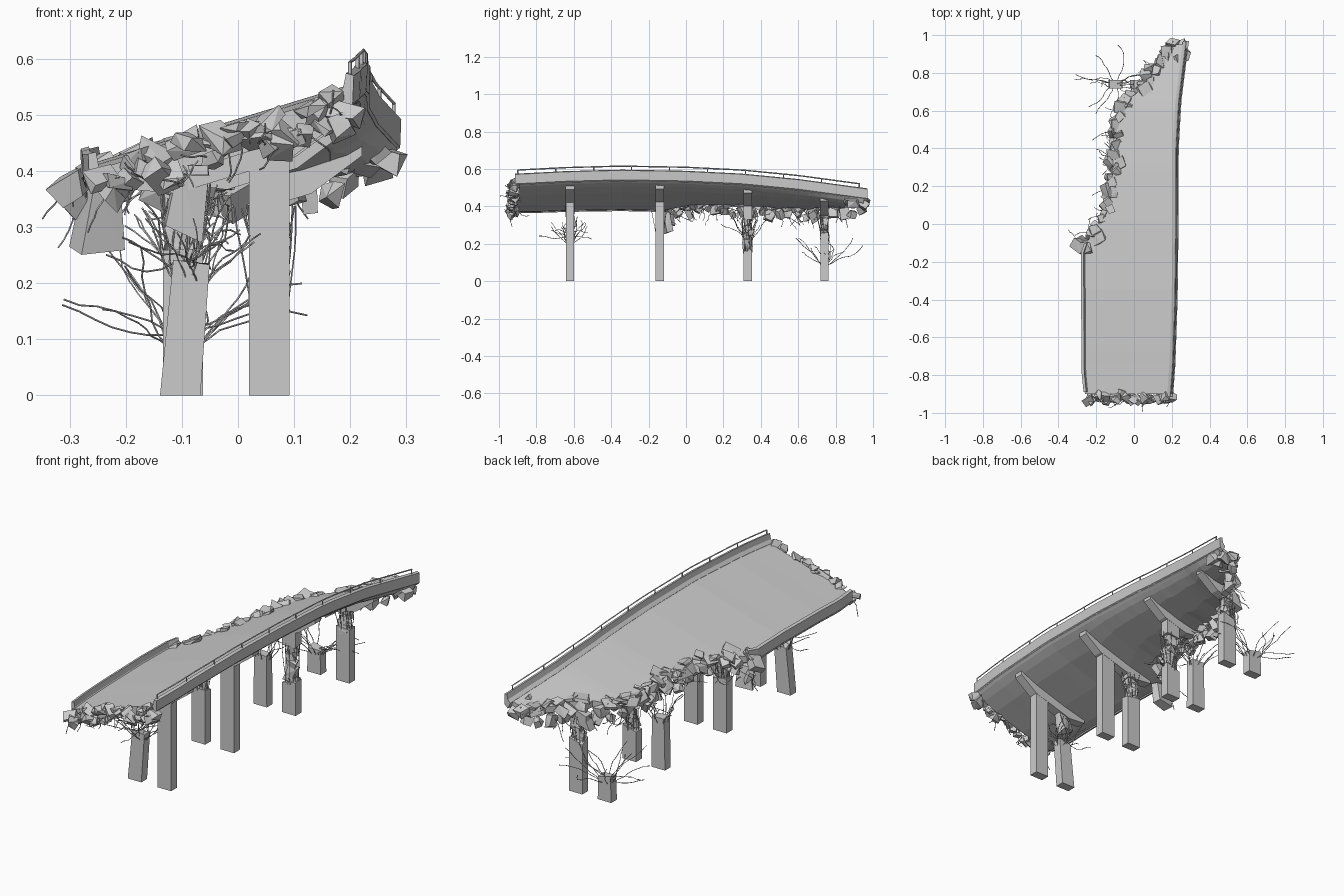
import bpy, bmesh, math, random
from mathutils import Vector, Matrix, Euler

if "Cube" in bpy.data.objects:
    bpy.data.objects.remove(bpy.data.objects["Cube"])

R = random.Random(7)
U = R.uniform


def interp(table, v):
    if v <= table[0][0]:
        return table[0][1]
    for (a, p), (b, q) in zip(table, table[1:]):
        if v <= b:
            return p + (q - p) * (v - a) / (b - a)
    return table[-1][1]


def xr(y):  # intact right edge
    return interp([(-.92, .2), (-.75, .213), (-.4, .225), (0, .23), (.4, .231), (.65, .245), (.97, .285)], y)


def xl(y):  # left edge, collapsed beyond y = -0.1
    return interp([(-.92, -.258), (-.78, -.272), (-.12, -.275), (-.05, -.21), (.05, -.14), (.2, -.11),
                   (.5, -.085), (.65, -.05), (.75, .06), (.85, .13), (.96, .22)], y)


def zr(y):
    return interp([(-.92, .54), (-.65, .554), (-.35, .562), (0, .556), (.3, .541), (.6, .512), (.97, .462)], y)


def top(x, y):  # banked road surface
    return zr(y) - .305 * (xr(y) - x)


def make(name, bm):
    bmesh.ops.recalc_face_normals(bm, faces=bm.faces)
    me = bpy.data.meshes.new(name)
    bm.to_mesh(me)
    bm.free()
    ob = bpy.data.objects.new(name, me)
    bpy.context.collection.objects.link(ob)
    return ob


def loft(bm, rings):
    vs = [[bm.verts.new(p) for p in r] for r in rings]
    n = len(rings[0])
    for a, b in zip(vs, vs[1:]):
        for i in range(n):
            bm.faces.new((a[i], a[(i + 1) % n], b[(i + 1) % n], b[i]))
    bm.faces.new(vs[0])
    bm.faces.new(vs[-1])


def chunk(bm, c, size, rot):
    m = Matrix.Translation(c) @ Euler(rot).to_matrix().to_4x4()
    vs = []
    for sx in (-1, 1):
        for sy in (-1, 1):
            for sz in (-1, 1):
                k = U(.45, 1)
                vs.append(bm.verts.new(m @ Vector((sx * size[0] * k, sy * size[1] * U(.45, 1), sz * size[2] * U(.6, 1)))))
    res = bmesh.ops.convex_hull(bm, input=vs)
    junk = [v for v in res["geom_interior"] if isinstance(v, bmesh.types.BMVert)]
    bmesh.ops.delete(bm, geom=junk, context='VERTS')


# deck slab
ys = [-.9 + 1.85 * i / 50 for i in range(51)]
rings = []
for y in ys:
    b = xr(y)
    a = min(xl(y) + (U(-.015, .02) if y > -.08 else 0), b - .03)
    w = b - a
    up = [(a + w * i / 6, y, top(a + w * i / 6, y)) for i in range(7)]
    dn = [(a + w * f, y, top(a + w * f, y) - t) for f, t in ((1, .025), (.9, .04), (.75, .05), (.4, .052), (.12, .045), (0, .03))]
    rings.append(up + dn)
bm = bmesh.new()
loft(bm, rings)
make("deck", bm)


# parapets
def parapet(name, edge, s, y0, y1, n):
    bm = bmesh.new()
    rings = []
    for i in range(n + 1):
        y = y0 + (y1 - y0) * i / n
        e = edge(y)
        z = top(e, y)
        rings.append([(e - s * dx, y, z + dz) for dx, dz in
                      ((.012, -.035), (-.004, -.02), (-.006, .03), (.008, .034), (.013, .008), (.026, -.006))])
    loft(bm, rings)
    make(name, bm)


parapet("right_parapet", xr, 1, -.915, .97, 36)
parapet("left_parapet", xl, -1, -.89, -.1, 16)


# handrail and bent rebar are thin bevelled curves
def wires(name, paths, r):
    cu = bpy.data.curves.new(name, 'CURVE')
    cu.dimensions = '3D'
    cu.bevel_depth = r
    cu.bevel_resolution = 0
    for p in paths:
        s = cu.splines.new('POLY')
        s.points.add(len(p) - 1)
        for q, co in zip(s.points, p):
            q.co = (*co, 1)
    ob = bpy.data.objects.new(name, cu)
    bpy.context.collection.objects.link(ob)


def railpt(y, h):
    return (xr(y) - .002, y, top(xr(y), y) + .03 + h)


rail = [[railpt(-.9 + 1.83 * i / 30, .023) for i in range(31)]]
rail += [[railpt(y, 0), railpt(y, .023)] for y in [-.9 + .203 * i for i in range(10)]]
wires("handrail", rail, .0035)


def strand(p, d, length, n=6, wob=.5):
    p, d = Vector(p), Vector(d).normalized()
    path = [p.copy()]
    for _ in range(n):
        d = (d + Vector((U(-wob, wob), U(-wob, wob), U(-wob, wob)))).normalized()
        p = p + d * length / n
        path.append(p.copy())
    return path


rebar = []
rubble = bmesh.new()

# rubble along the collapsed left side
for i in range(66):
    y = -.13 + 1.08 * (i + U(0, 1)) / 66
    x = xl(y) + U(-.025, .025)
    h = U(.025, .048)
    if i % 3 == 0:    # uplifted road plates
        chunk(rubble, (x + .01, y, top(x, y) + U(.0, .012)), (h, h, .009), (U(-.5, .5), U(-.6, .3), U(0, 3)))
    elif i % 3 == 1:  # broken edge
        chunk(rubble, (x, y, top(x, y) - .025), (h, h, .025), (U(-.7, .7), U(-.7, .7), U(0, 3)))
    else:             # hanging fragments
        chunk(rubble, (x, y, top(x, y) - U(.05, .085)), (.02, h * .8, h * .8), (U(-.6, .6), U(-.6, .6), U(0, 3)))
    if y < .85:
        rebar.append(strand((x, y, top(x, y) - .04), (U(-1, .6), U(-.5, .5), U(-1, -.2)), U(.06, .14)))

# large hanging slab and far tip debris
chunk(rubble, (-.245, -.1, .32), (.05, .03, .07), (.2, .1, .2))
for i in range(8):
    y = U(.86, .96)
    x = U(.17, .27)
    chunk(rubble, (x, y, top(x, y) - U(.0, .05)), (.035, .03, .022), (U(-.7, .7), U(-.7, .7), U(0, 3)))

# rubble along the broken front end
for i in range(34):
    x = -.25 + .45 * (i + .5) / 34
    y = -.905 - U(0, .03)
    h = U(.022, .042)
    chunk(rubble, (x, y, top(x, -.9) - U(.0, .06)), (h, h * .7, U(.008, .022)), (U(-.8, .8), U(-.8, .8), U(0, 3)))
    if i % 2:
        rebar.append(strand((x, y, top(x, -.9) - .04), (U(-.5, .5), U(-1, .3), U(-1, 0)), U(.05, .1)))
make("broken_edge_rubble", rubble)

# piers: rows of two columns under a tapered crossbeam
ROWS = [-.62, -.14, .33, .74]
HX, HY = .036, .022


def column(bm, x, y, z0, z1, lean=0, jag=0, s=1):
    rings = []
    for k, z in ((0, z0), (1, z1)):
        rings.append([(x + lean * k + sx * HX * s * (1 - .1 * k * (lean != 0)), y + sy * HY * s,
                       z + U(-jag, jag) * (k or z0 > 0)) for sx, sy in ((-1, -1), (1, -1), (1, 1), (-1, 1))])
    loft(bm, rings)


def crossbeam(y, a, b):
    bm = bmesh.new()
    prof = [(a, .035), (b, .03), (b, .055), (b - .09, .095), (min(a + .09, -.02), .095), (a, .06)]
    loft(bm, [[(x, y + s * .023, top(x, y) - d) for x, d in prof] for s in (-1, 1)])
    make("crossbeam", bm)


def damaged(bm, x, y, z0, z1):  # crushed column exposing its bars
    column(bm, x, y, 0, z0, jag=.015)
    column(bm, x, y, z1, top(x, y) - .05, jag=.015)
    for i in range(7):
        z = z0 + (z1 - z0) * i / 6
        chunk(bm, (x + U(-.008, .008), y + U(-.005, .005), z), (.03, .018, .03), (U(-.3, .3), U(-.3, .3), U(-.3, .3)))
    for i in range(14):
        a = i * math.tau / 14
        rebar.append(strand((x + HX * .9 * math.cos(a), y + HY * math.sin(a), z0 - .01), (0, 0, 1), z1 - z0 + .03, 5, .12))


def broken(bm, x, y, h, lean, spread, n, length):  # snapped stub with splayed bars
    column(bm, x, y, 0, h, lean, .012)
    for i in range(n):
        a = i * math.tau / n + U(-.2, .2)
        rebar.append(strand((x + lean + HX * .8 * math.cos(a), y + HY * .8 * math.sin(a), h - .03),
                            (spread * math.cos(a), spread * math.sin(a), 1), U(.7, 1) * length, 7, .35))


XL, XR = -.098, .056
for i, y in enumerate(ROWS):
    crossbeam(y, (-.2, -.2, -.1, .0)[i], xr(y) - .035)
    bm = bmesh.new()
    if i == 2:
        damaged(bm, XR, y, .15, .32)
    elif i == 3:
        damaged(bm, XR, y, .25, .35)
    else:
        column(bm, XR, y, 0, top(XR, y) - .05)
    make("right_column", bm)
    bm = bmesh.new()
    if i == 0:
        broken(bm, -.103, y, .23, .02, .45, 16, .17)
        for k in range(8):
            rebar.append(strand((-.085, y, .24), (U(-1, 1), U(-1, 1), U(-.1, .6)), U(.1, .18)))
        chunk(bm, (-.09, y, .34), (.045, .03, .06), (.1, .2, .1))
    elif i == 1:
        damaged(bm, XL, y, .26, .36)
    elif i == 2:
        broken(bm, XL, y, .24, .001, .35, 16, .18)
    else:
        broken(bm, XL, y, .115, .001, 1.1, 13, .24)
        for k in (-1, -.8, .9, 1):
            rebar.append(strand((XL, y, .11), (k, U(-.5, .5), U(.0, .3)), .23, 7, .25))
    make("left_column", bm)

wires("exposed_rebar", rebar, .0016)
